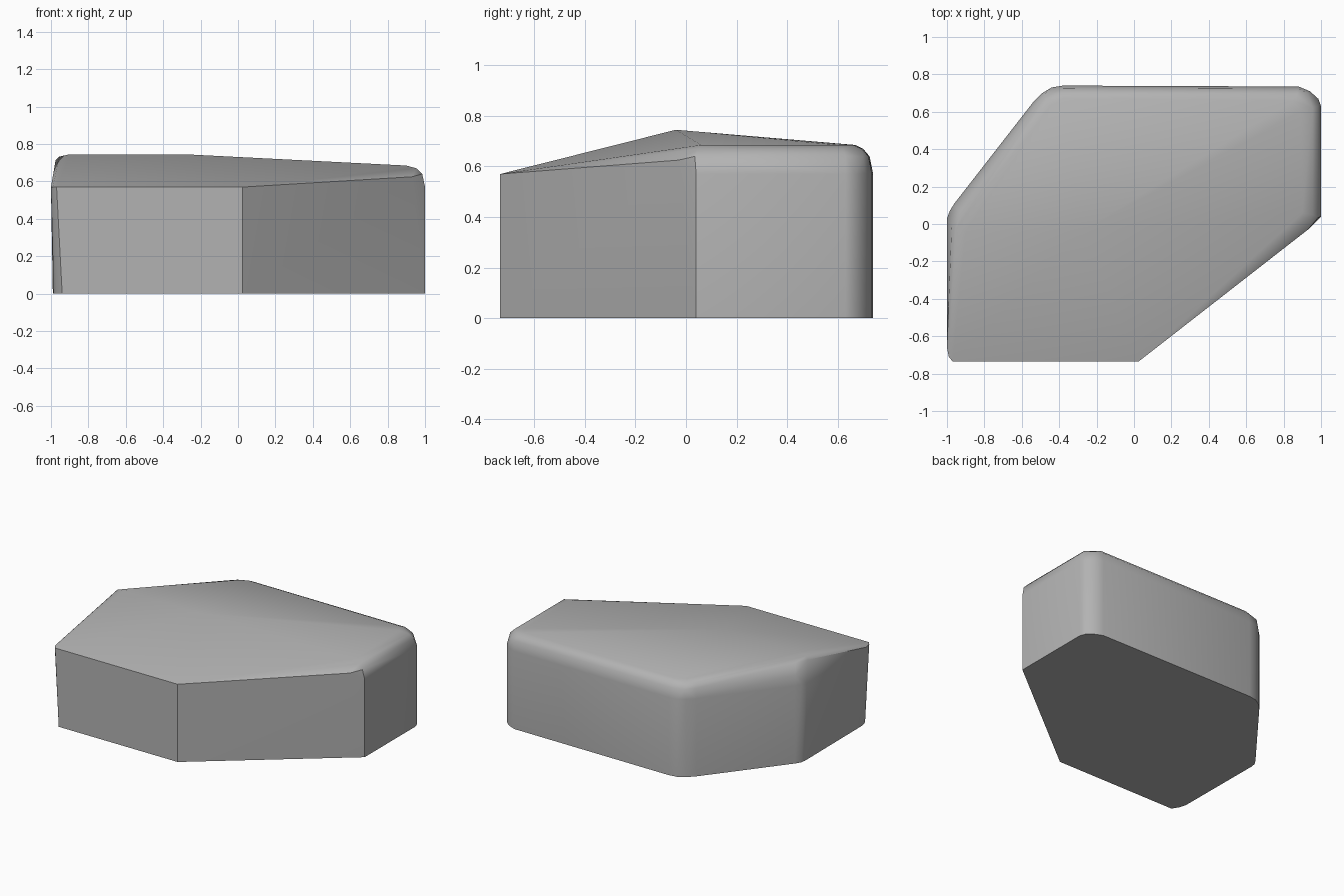
import bpy
import bmesh
import math

# Remove the default cube
cube = bpy.data.objects.get("Cube")
if cube:
    bpy.data.objects.remove(cube, do_unlink=True)

# Plain grey stone colour
stone = bpy.data.materials.new("stone_grey")
stone.use_nodes = True
grey = (0.45, 0.45, 0.45, 1.0)
stone.diffuse_color = grey
for node in stone.node_tree.nodes:
    if node.type == 'BSDF_PRINCIPLED':
        node.inputs["Base Color"].default_value = grey

points = []


def add_ring(outline, height):
    """Add one horizontal ring of corner points."""
    points.extend((x, y, height) for x, y in outline)


# Walls: sharp front corners, rounded back corners
back_walls = [(1, .04), (1, .63), (.985, .67), (.94, .71), (.88, .735),
              (-.38, .74), (-.44, .73), (-.49, .7), (-.54, .65),
              (-.96, .11), (-.985, .07)]
foot = [(-.94, -.735), (-.97, -.69), (-.985, -.64), (-.99, .03), (.025, -.735)]
add_ring(back_walls + foot, 0)
add_ring(back_walls, .57)
add_ring([(-.97, -.735), (-.99, -.71), (-1, -.66), (-1, .03), (.025, -.735)], .57)

# Rounded shoulder along the left, back and slanted back-right sides
add_ring([(.985, .035), (.985, .63), (.93, .70), (.88, .722),
          (-.38, .726), (-.475, .7), (-.53, .64), (-.955, .095)], .64)
add_ring([(.955, .05), (.955, .62), (.87, .695),
          (-.38, .70), (-.47, .665), (-.515, .62)], .67)
points.append((.93, -.03, .625))

# Gently hipped crown: high ridge, lower back rim and right-hand lip
add_ring([(.9, .06), (.89, .6), (.85, .66), (-.38, .67), (-.45, .63)], .685)
add_ring([(-.9, -.04), (-.28, -.04)], .745)
points += [(-.975, -.02, .715), (-.955, -.03, .733), (-.93, .06, .71)]

# Wrap the rings in one solid and merge flat areas
bm = bmesh.new()
for p in points:
    bm.verts.new(p)
hull = bmesh.ops.convex_hull(bm, input=bm.verts[:])
loose = [v for v in bm.verts if not v.link_faces]
bmesh.ops.delete(bm, geom=loose, context='VERTS')
bmesh.ops.dissolve_limit(bm, angle_limit=math.radians(1),
                         verts=bm.verts[:], edges=bm.edges[:])
bmesh.ops.recalc_face_normals(bm, faces=bm.faces[:])

mesh = bpy.data.meshes.new("rock")
bm.to_mesh(mesh)
bm.free()
mesh.materials.append(stone)
rock = bpy.data.objects.new("rock", mesh)
bpy.context.collection.objects.link(rock)

# Soft shading with crisp corners
bpy.ops.object.select_all(action='DESELECT')
rock.select_set(True)
bpy.context.view_layer.objects.active = rock
bpy.ops.object.shade_smooth_by_angle(angle=math.radians(35))
